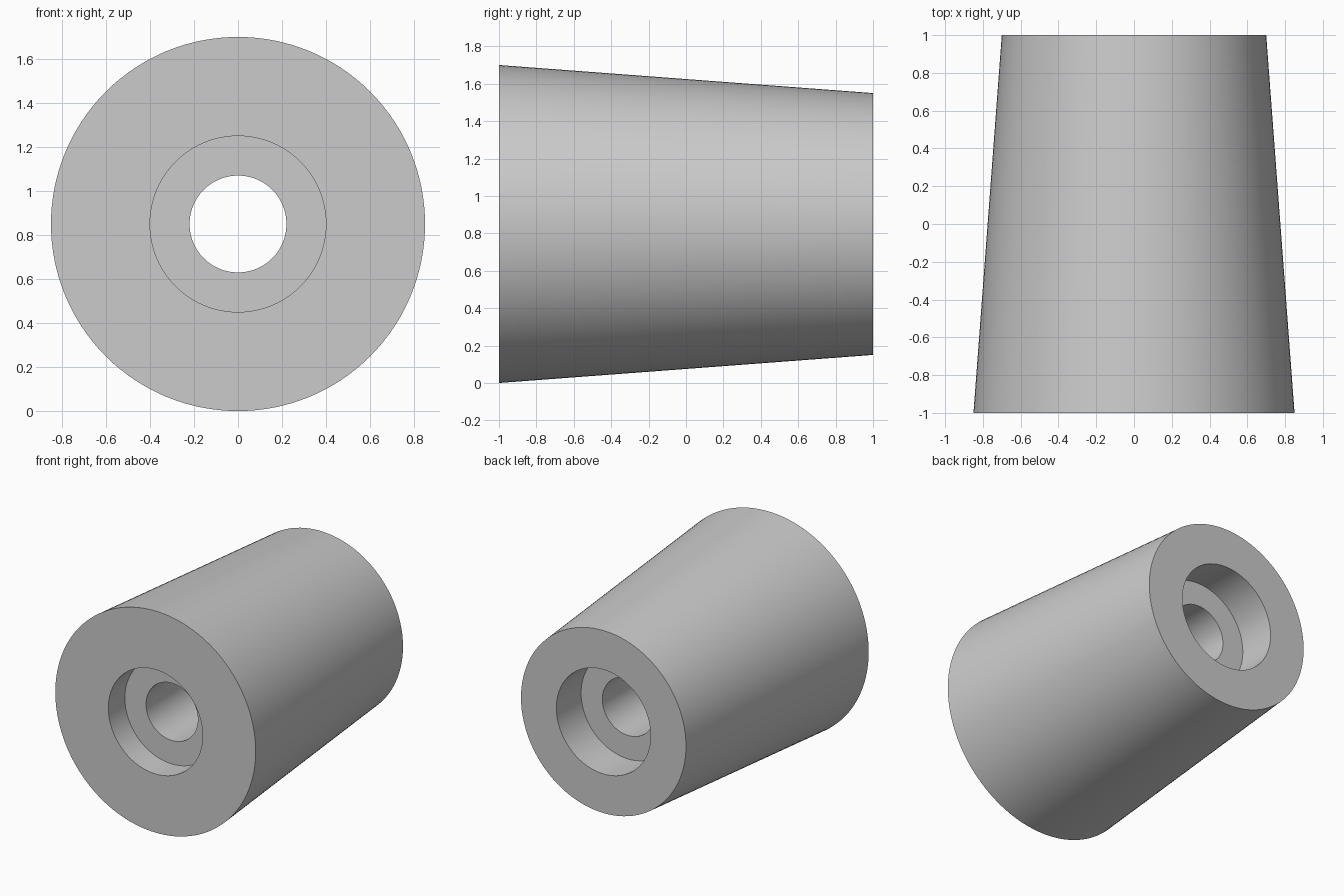
import bpy
import bmesh
from math import pi, radians
from mathutils import Matrix

default_cube = bpy.data.objects.get("Cube")
if default_cube:
    bpy.data.objects.remove(default_cube, do_unlink=True)

SEGMENTS = 128
AXIS_HEIGHT = 0.85

# Plain grey finish
grey = bpy.data.materials.new("plain_grey")
grey.use_nodes = True
colour = (0.6, 0.6, 0.6, 1.0)
grey.diffuse_color = colour
grey.node_tree.nodes["Principled BSDF"].inputs["Base Color"].default_value = colour

# Closed (radius, y) profile: tapered wall, rear recess, bore, front recess
profile = [
    (0.85, -1.0), (0.70, 1.0),
    (0.40, 1.0), (0.40, 0.70),
    (0.22, 0.70), (0.22, -0.80),
    (0.40, -0.80), (0.40, -1.0),
]

# Spin the profile around the y axis
bm = bmesh.new()
verts = [bm.verts.new((r, y, 0)) for r, y in profile]
edges = [bm.edges.new((v, verts[(i + 1) % len(verts)])) for i, v in enumerate(verts)]
bmesh.ops.spin(bm, geom=verts + edges, cent=(0, 0, 0), axis=(0, 1, 0),
               angle=2 * pi, steps=SEGMENTS, use_merge=True)
bmesh.ops.remove_doubles(bm, verts=bm.verts, dist=0.0001)
bmesh.ops.recalc_face_normals(bm, faces=bm.faces)
bmesh.ops.transform(bm, matrix=Matrix.Translation((0, 0, AXIS_HEIGHT)), verts=bm.verts)

mesh = bpy.data.meshes.new("tapered_bushing")
bm.to_mesh(mesh)
bm.free()
mesh.materials.append(grey)

bushing = bpy.data.objects.new("tapered_bushing", mesh)
bpy.context.collection.objects.link(bushing)

# Smooth round walls with crisp rims
bpy.ops.object.select_all(action="DESELECT")
bushing.select_set(True)
bpy.context.view_layer.objects.active = bushing
bpy.ops.object.shade_smooth_by_angle(angle=radians(30))
